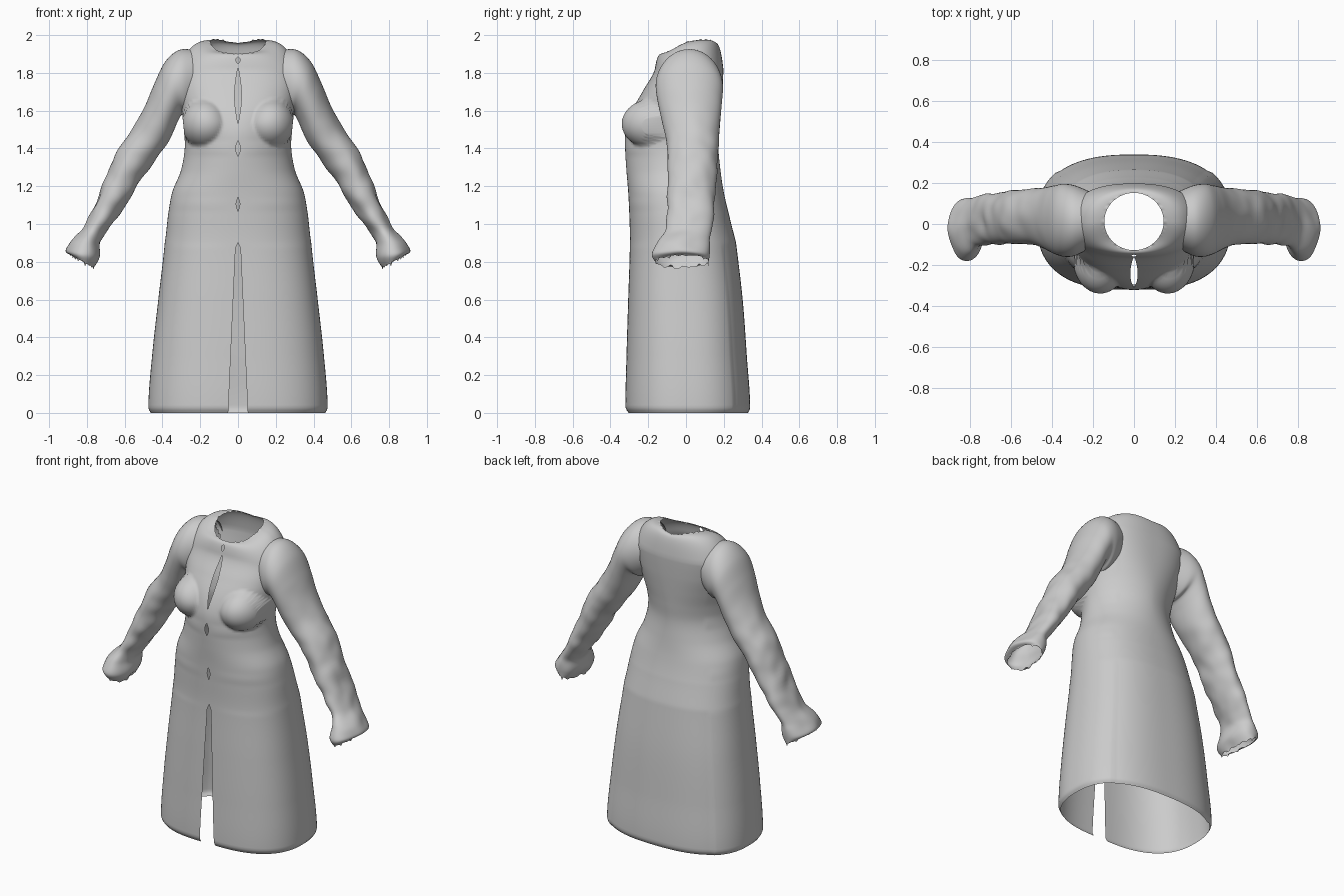
import bpy, bmesh, math
from mathutils import Vector, noise
from mathutils.bvhtree import BVHTree

if "Cube" in bpy.data.objects:
    bpy.data.objects.remove(bpy.data.objects["Cube"])

cloth = bpy.data.materials.new("grey_cloth")
cloth.diffuse_color = (0.6, 0.6, 0.6, 1)
cloth.use_nodes = True
cloth.node_tree.nodes["Principled BSDF"].inputs["Base Color"].default_value = cloth.diffuse_color


def spline(rows, s):
    """Smooth interpolation through equal-length rows at parameter s."""
    i = min(int(s), len(rows) - 2)
    f = s - i
    a, b, c, d = (rows[max(0, min(len(rows) - 1, i + k))] for k in (-1, 0, 1, 2))
    return [q + 0.5 * f * (r - p + f * (2*p - 5*q + 4*r - t + f * (3*(q - r) + t - p)))
            for p, q, r, t in zip(a, b, c, d)]


def at_height(rows, z):
    """Interpolate a station table whose first column is height."""
    for i in range(len(rows) - 1):
        if z <= rows[i + 1][0]:
            f = (z - rows[i][0]) / (rows[i + 1][0] - rows[i][0])
            return spline(rows, i + max(0, min(f, 0.9999)))
    return rows[-1]


def power(v, e):
    return math.copysign(abs(v) ** e, v)


def grid_mesh(rows, closed):
    bm = bmesh.new()
    vs = [[bm.verts.new(p) for p in row] for row in rows]
    n = len(rows[0])
    for a, b in zip(vs, vs[1:]):
        for j in range(n if closed else n - 1):
            k = (j + 1) % n
            bm.faces.new((a[j], a[k], b[k], b[j]))
    bm.normal_update()
    return bm


# --- coat body: height, half width, front y, back y, squareness
BODY = [(0, .462, -.305, .328, 2.5), (.025, .475, -.32, .34, 2.5),
        (.3, .455, -.315, .322, 2.5), (.6, .422, -.306, .30, 2.5),
        (.9, .388, -.297, .265, 2.4), (1.05, .37, -.30, .228, 2.3),
        (1.17, .348, -.306, .20, 2.2), (1.28, .303, -.315, .183, 2.0),
        (1.4, .282, -.322, .172, 1.85), (1.5, .287, -.318, .178, 1.9),
        (1.6, .298, -.285, .186, 2.1), (1.7, .31, -.23, .193, 2.3),
        (1.82, .315, -.165, .198, 2.4)]
# front openings: bottom, top, half width
SLITS = [(1.53, 1.83, .018), (1.36, 1.44, .013), (1.07, 1.14, .01), (1.85, 1.885, .012)]
COLS = 72


def gap(z):
    if z < .9:
        return min(.012 + .04 * (1 - z / .9), (.9 - z) * .5)
    return sum(w * math.sin(math.pi * (z - a) / (b - a)) for a, b, w in SLITS if a < z < b)


def ring(z):
    _, hw, yf, yb, n = at_height(BODY, z)
    g, mid, ry = gap(z), (yf + yb) / 2, (yb - yf) / 2
    pts = []
    for j in range(COLS + 1):
        t = math.pi * j / COLS
        x = abs(hw * power(math.sin(t), 2 / n)) if j < COLS else 0
        y = mid - ry * power(math.cos(t), 2 / n)
        # bust fullness
        e = 1 - ((x - .165) / .135) ** 2 - ((z - 1.53) / .135) ** 2
        if e > 0 and t < math.pi / 2:
            y = min(y, -.165 - .175 * math.sqrt(e))
        if t < math.pi * .75:
            x = g + x * (1 - g / hw)
        pts.append(Vector((x, y, z)))
    return pts


rows = [ring(1.82 * i / 130) for i in range(131)]
rows.insert(1, ring(.007))

# shoulder yoke, sweeping from the chest ring up to the neckline
NECK_Z = [(1.90,), (1.915,), (1.965,), (1.975,), (1.957,)]
base = rows[-1]
for i in range(1, 17):
    u = i / 16
    row = []
    for j, p in enumerate(base):
        t = math.pi * j / COLS
        nz = spline(NECK_Z, 4 * j / COLS)[0]
        if i == 16:
            nz += .012 * noise.noise(Vector((j * .35, 0, 3)))
        x = .145 * math.sin(t) if j < COLS else 0
        q = Vector((x, .012 - .14 * math.cos(t), nz))
        v = p.lerp(q, u)
        v.z = p.z + (nz - p.z) * (1 - (1 - u) ** 3)
        if j == 0:
            v.x = gap(v.z)
        row.append(v)
    rows.append(row)
body = grid_mesh(rows, False)

# --- sleeve: outer x, outer z, inner x, inner z, front y, back y
SLEEVE = [(.22, 1.92, .22, 1.60, -.12, .16), (.31, 1.922, .265, 1.57, -.155, .188),
          (.385, 1.86, .295, 1.58, -.16, .196), (.44, 1.75, .32, 1.54, -.148, .19),
          (.49, 1.63, .36, 1.45, -.125, .18), (.56, 1.50, .42, 1.36, -.103, .175),
          (.645, 1.38, .50, 1.25, -.097, .165), (.70, 1.25, .57, 1.14, -.10, .158),
          (.76, 1.10, .645, 1.03, -.10, .148), (.81, 1.0, .705, .945, -.11, .14),
          (.86, .93, .735, .89, -.14, .125), (.908, .86, .735, .82, -.178, .13),
          (.885, .835, .765, .77, -.165, .125)]
rows, SEG, STEP = [], 48, 8
total = (len(SLEEVE) - 1) * STEP
for i in range(total + 1):
    ox, oz, ix, iz, yf, yb = spline(SLEEVE, i / STEP)
    c = Vector(((ox + ix) / 2, (yf + yb) / 2, (oz + iz) / 2))
    h = Vector(((ox - ix) / 2, 0, (oz - iz) / 2))
    row = []
    for j in range(SEG):
        a = 2 * math.pi * j / SEG
        d = h * math.cos(a) - Vector((0, (yb - yf) / 2 * math.sin(a), 0))
        p = c + d
        # soft folds along the arm, ragged cuff edge
        fold = .012 * min(1, max(0, i / total - .25) * 3)
        p += d.normalized() * fold * noise.noise(p * 11)
        if i == total:
            p.z += .03 * noise.noise(Vector((j * .6, 2, 0)))
        row.append(p)
    rows.append(row)
sleeve = grid_mesh(rows, True)

# --- trim the overlapping surfaces at the armhole
trees = BVHTree.FromBMesh(body), BVHTree.FromBMesh(sleeve)


def hidden(bm, tree, depth):
    out = []
    for f in bm.faces:
        c = f.calc_center_median()
        if c.z < 1.4 or c.x < .2:
            if bm is body or c.z < 1.4:
                continue
        co, no, _, dist = tree.find_nearest(c)
        if dist > depth and (c - co).dot(no) < -.7 * dist:
            out.append(f)
    return out


cut = [(body, hidden(body, trees[1], .02)), (sleeve, hidden(sleeve, trees[0], .02))]
for bm, faces in cut:
    bmesh.ops.delete(bm, geom=faces, context='FACES')

for name, bm in (("coat_body", body), ("sleeves", sleeve)):
    me = bpy.data.meshes.new(name)
    bm.to_mesh(me)
    bm.free()
    me.materials.append(cloth)
    ob = bpy.data.objects.new(name, me)
    bpy.context.collection.objects.link(ob)
    me.shade_smooth()
    m = ob.modifiers.new("mirror", 'MIRROR')
    m.merge_threshold = .0005
